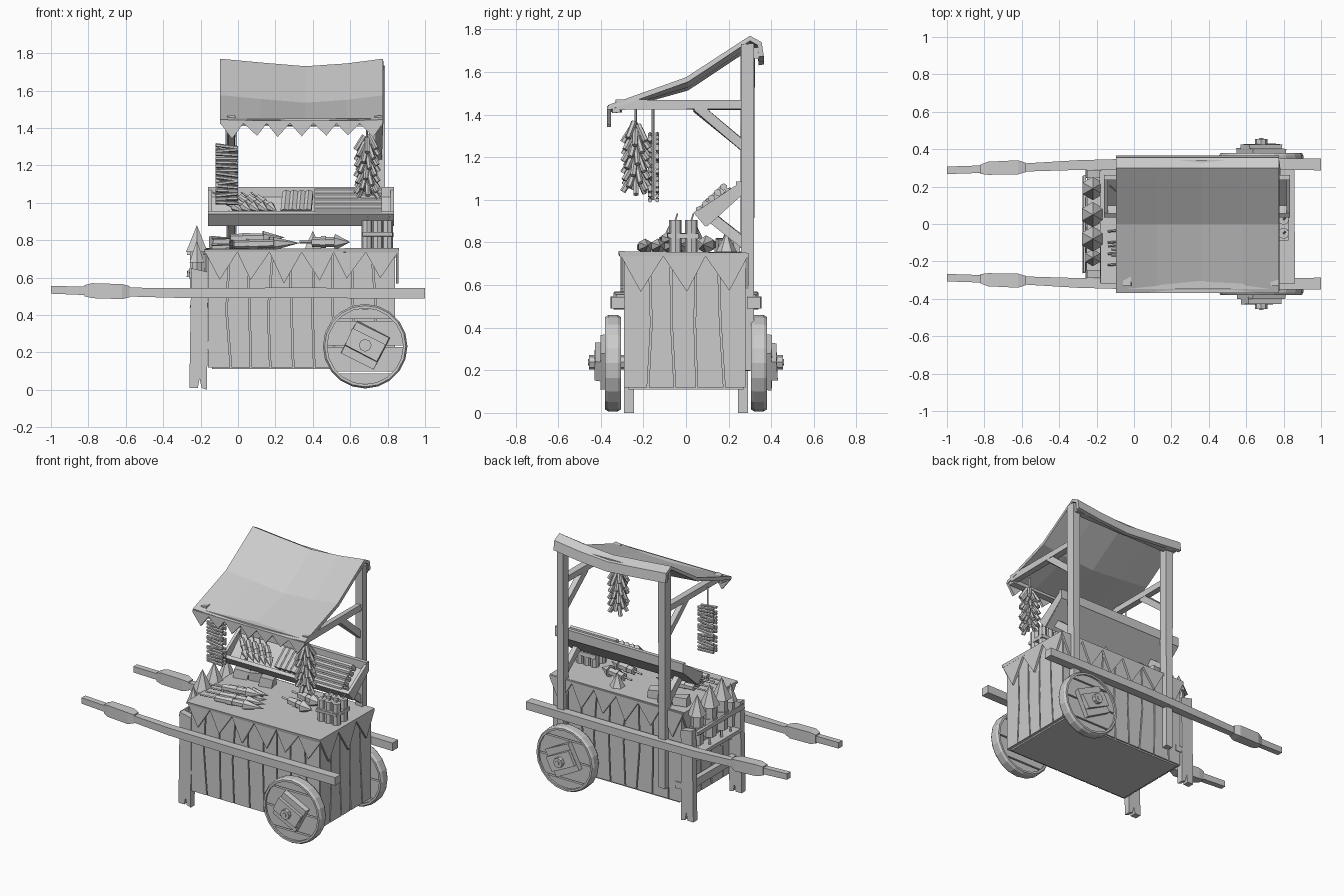
import bpy, bmesh, math, random
from mathutils import Vector, Matrix

random.seed(4)
if "Cube" in bpy.data.objects:
    bpy.data.objects.remove(bpy.data.objects["Cube"])

grey = bpy.data.materials.new("plain grey")
grey.use_nodes = True
TONE = (0.6, 0.6, 0.6, 1)
grey.diffuse_color = TONE
grey.node_tree.nodes["Principled BSDF"].inputs["Base Color"].default_value = TONE


def finish(name, bm):
    bmesh.ops.recalc_face_normals(bm, faces=bm.faces)
    mesh = bpy.data.meshes.new(name)
    bm.to_mesh(mesh)
    bm.free()
    mesh.materials.append(grey)
    obj = bpy.data.objects.new(name, mesh)
    bpy.context.scene.collection.objects.link(obj)
    return obj


def frame(p, q):
    """Matrix at the middle of p-q whose z axis runs along p-q."""
    p, q = Vector(p), Vector(q)
    d = (q - p).normalized()
    side = d.cross(Vector((0, 0, 1)))
    side = Vector((1, 0, 0)) if side.length < 0.01 else side.normalized()
    rot = Matrix((side, d.cross(side), d)).transposed().to_4x4()
    return Matrix.Translation((p + q) / 2) @ rot, (q - p).length


def beam(name, p, q, w, h, rough=0.004):
    m, length = frame(p, q)
    bm = bmesh.new()
    bmesh.ops.create_cube(bm, size=1, matrix=m @ Matrix.Diagonal((w, h, length, 1)))
    for v in bm.verts:
        v.co += Vector([random.uniform(-rough, rough) for _ in range(3)])
    return finish(name, bm)


def rod(name, p, q, r1, r2=None, sides=6):
    m, length = frame(p, q)
    bm = bmesh.new()
    bmesh.ops.create_cone(bm, cap_ends=True, segments=sides, radius1=r1,
                          radius2=r1 if r2 is None else r2, depth=length, matrix=m)
    return finish(name, bm)


def prism(name, points, axis, start, end):
    """Extrude a flat outline along x or y."""
    bm = bmesh.new()
    place = (lambda a, b, t: (t, a, b)) if axis == "x" else (lambda a, b, t: (a, t, b))
    rows = [[bm.verts.new(place(a, b, t)) for a, b in points] for t in (start, end)]
    for row in rows:
        bm.faces.new(row)
    for i in range(len(points)):
        j = (i + 1) % len(points)
        bm.faces.new((rows[0][i], rows[0][j], rows[1][j], rows[1][i]))
    return finish(name, bm)


def loft(name, sections):
    """Square sections along x: x, y, z, width, height."""
    bm = bmesh.new()
    rings = [[bm.verts.new((x, y + a * w / 2, z + b * h / 2))
              for a, b in ((-1, -1), (1, -1), (1, 1), (-1, 1))] for x, y, z, w, h in sections]
    for r, s in zip(rings, rings[1:]):
        for i in range(4):
            j = (i + 1) % 4
            bm.faces.new((r[i], r[j], s[j], s[i]))
    bm.faces.new(rings[0])
    bm.faces.new(rings[-1])
    return finish(name, bm)


def rocket(name, base, tip, r):
    base, tip = Vector(base), Vector(tip)
    at = lambda t: base.lerp(tip, t)
    rod(name + "_stick", base, at(0.4), r * 0.2, sides=4)
    rod(name + "_body", at(0.25), at(0.72), r * 0.75)
    rod(name + "_band", at(0.42), at(0.52), r * 0.87)
    rod(name + "_nose", at(0.7), tip, r * 1.2, 0)


# Cart body: core box with slightly crooked boards
L, R, F, B = -0.16, 0.84, -0.29, 0.28
beam("body_core", (L + 0.02, 0, 0.12), (R - 0.02, 0, 0.12), 0.54, 0.02, 0)
prism("body_box", [(F + .015, .12), (B - .015, .12), (B - .015, .74), (F + .015, .74)], "x", L + .015, R - .015)


def boards(name, axis, lo, hi, count, depth):
    step = (hi - lo) / count
    cuts = [[lo + i * step + (random.uniform(-.015, .015) if 0 < i < count else 0)
             for z in range(3)] for i in range(count + 1)]
    for a, b in zip(cuts, cuts[1:]):
        outline = list(zip(a, (.12, .42, .74))) + list(zip(b, (.12, .42, .74)))[::-1]
        mid = sum(p[0] for p in outline) / 6
        outline = [(p + (.004 if p < mid else -.004), z) for p, z in outline]
        prism(name, outline, axis, depth - .01, depth + .01)


for depth in (F + .01, B - .01):
    boards("long_board", "y", L, R, 9, depth)
for depth in (L + .01, R - .01):
    boards("end_board", "x", F, B, 5, depth)

# Table cloth with a hanging zigzag edge
beam("cloth_top", (L - .02, -.015, .745), (R + .02, -.015, .745), .6, .02)


def zigzag(name, axis, lo, hi, count, top, drop, at, thick):
    step = (hi - lo) / count
    for i in range(count):
        a = lo + i * step
        tip = a + step * random.uniform(.4, .6)
        low = top - drop * random.uniform(.85, 1.1)
        prism(name, [(a, top), (a + step, top), (a + step, top - .015), (tip, low), (a, top - .015)],
              axis, at, at + thick)


for at in (F - .018, B):
    zigzag("cloth_edge", "y", L - .015, R + .015, 6, .75, .17, at, .014)
for at in (L - .018, R + .004):
    zigzag("cloth_end", "x", F - .015, B + .01, 3, .75, .18, at, .014)

# Mirrored running gear: rails, grips, legs, wheels
for s in (-1, 1):
    loft("rail", [(-1, s * .287, .535, .04, .042), (-.7, s * .297, .525, .04, .046),
                  (-.3, s * .315, .517, .052, .052), (.2, s * .325, .518, .06, .056),
                  (1, s * .318, .517, .062, .056)])
    loft("grip", [(-.82, s * .293, .53, .05, .06), (-.78, s * .298, .53, .07, .08),
                  (-.62, s * .303, .525, .075, .08), (-.58, s * .302, .525, .05, .06)])
    prism("leg", [(-.26, .01), (-.215, .01), (-.205, .06), (-.195, .01), (-.165, 0), (-.162, .63),
                  (-.25, .65)], "y", s * .245, s * .29)
    beam("leg_tie", (-.2, s * .27, .24), (-.12, s * .27, .24), .035, .045)

    cx, cz, n = .68, .233, 20
    bm = bmesh.new()
    rings = [[bm.verts.new((cx + r * math.cos(math.tau * i / n), s * y, cz + r * math.sin(math.tau * i / n)))
              for i in range(n)] for r, y in ((.203, .305), (.217, .305), (.226, .32), (.226, .365),
                                              (.217, .38), (.203, .38))]
    for r, q in zip(rings, rings[1:] + rings[:1]):
        for i in range(n):
            bm.faces.new((r[i], r[i - 1], q[i - 1], q[i]))
    finish("wheel_rim", bm)
    for lo, hi in ((-.2, -.145), (-.135, -.005), (.005, .135), (.145, .2)):
        heights = [lo + (hi - lo) * i / 4 for i in range(5)]
        half = [math.sqrt(max(.207 ** 2 - h * h, 0)) for h in heights]
        outline = [(cx + w, cz + h) for w, h in zip(half, heights)]
        outline += [(cx - w, cz + h) for w, h in zip(half[::-1], heights[::-1])]
        prism("wheel_board", outline, "y", s * .318, s * .367)
    d = Vector((.89, 0, -.45))
    hub = Vector((cx, 0, cz + .005))
    for y, w, half in ((.385, .19, .1), (.41, .1, .098)):
        c = hub + Vector((0, s * y, 0))
        beam("hub_plate", c - d * half, c + d * half, .035, w)
    rod("axle_end", hub + Vector((0, s * .25, 0)), hub + Vector((0, s * .455, 0)), .034, sides=8)
    rod("axle_pin", hub + Vector((0, s * .45, 0)), hub + Vector((0, s * .46, 0)), .015)

beam("leg_cross", (-.2, -.26, .24), (-.2, .26, .24), .04, .05)
beam("rocket_shelf", (-.21, -.26, .45), (-.21, .26, .45), .09, .025)
beam("rocket_rope", (-.265, -.26, .62), (-.265, .26, .62), .012, .03)

# Roof frame
for x in (-.035, .755):
    beam("post", (x, .29, .2), (x, .29, 1.73), .055, .06)
    beam("roof_arm", (x, -.33, 1.445), (x, .27, 1.445), .045, .042)
    beam("arm_brace", (x, .05, 1.435), (x, .28, 1.24), .035, .045)
    beam("shelf_brace", (x, .1, .935), (x, .28, .79), .04, .05)
beam("front_beam", (-.07, -.325, 1.43), (.77, -.325, 1.43), .04, .04)
beam("back_beam", (-.07, .315, 1.69), (.77, .315, 1.69), .05, .05)

# Sagging roof cloth
bm = bmesh.new()
profile = [(-.365, 1.445), (0, 1.575), (.3, 1.77), (.355, 1.74), (.365, 1.675)]
sag = [(-.095, 0), (.12, .02), (.36, .04), (.58, .025), (.775, 0)]
grid = [[bm.verts.new((x, y, z - dip * (.3 if y < -.3 else 1))) for x, dip in sag] for y, z in profile]
for a, b in zip(grid, grid[1:]):
    for i in range(len(sag) - 1):
        bm.faces.new((a[i], a[i + 1], b[i + 1], b[i]))
roof = finish("roof_cloth", bm)
mod = roof.modifiers.new("thickness", "SOLIDIFY")
mod.thickness = .024
mod.offset = -1
zigzag("roof_fringe", "y", -.095, .775, 7, 1.44, .09, -.37, .018)

# Tilted display tray
prism("tray_floor", [(.1, .875), (.26, 1.02), (.245, 1.04), (.085, .89)], "x", -.155, .83)
prism("tray_lip", [(.035, .94), (.09, .875), (.11, .89), (.055, .955)], "x", -.16, .835)
prism("tray_back", [(.262, 1.02), (.262, 1.085), (.235, 1.085), (.235, 1.01)], "x", -.16, .835)
for x in (-.16, .815):
    prism("tray_end", [(.04, .94), (.1, .88), (.26, 1.02), (.26, 1.085)], "x", x, x + .02)
slope = lambda x, t, lift: Vector((x, .085 + .15 * t - .68 * lift, .9 + .14 * t + .73 * lift))
for i in range(5):
    for lift in (.025, .055):
        rod("tray_tube", slope(.41, .1 + .19 * i, lift), slope(.77, .1 + .19 * i, lift), .017)
for i in range(4):
    rod("tray_cracker", slope(.25 + .04 * i, .15, .04), slope(.26 + .04 * i, .85, .045), .025)
for i in range(5):
    rocket("tray_rocket", slope(-.13 + .05 * i, .95, .03), slope(.03 + .045 * i, .1, .05), .024)

# Standing rockets at the handle end
for y, top, r in ((.19, .86, .052), (.05, .88, .056), (-.08, .88, .056), (-.18, .8, .038)):
    rocket("standing_rocket", (-.22, y, .4), (-.22, y, top), r)

# Goods on the table
for i in range(6):
    p = Vector((.69 + .055 * (i % 3), -.05 + .075 * (i // 3), .755))
    rod("table_stick", p, p + Vector((0, 0, .15)), .03, sides=8)
    rod("table_fuse", p + Vector((0, 0, .15)), p + Vector((.01, .01, .18)), .005, sides=4)
beam("stick_band", (.745, -.085, .83), (.745, .06, .83), .165, .025)
for i in range(4):
    rocket("table_rocket", (-.14, -.22 + .06 * i, .775), (.33 - .03 * i, -.18 + .06 * i, .785), .03)
rocket("upper_rocket", (-.14, -.12, .81), (.25, -.07, .815), .03)
for y in (-.03, .08):
    rocket("short_rocket", (.33, y + .05, .79), (.6, y, .79), .036)
for x, y in ((-.1, .18), (0, .2), (.1, .17)):
    beam("table_packet", (x - .04, y, .785), (x + .05, y + .02, .785), .07, .06, .008)
rod("table_fountain", (.4, .19, .755), (.4, .19, .85), .05, 0)

# Hanging cracker stack and cracker bunch
rod("stack_string", (-.06, -.155, 1), (-.06, -.155, 1.44), .006, sides=4)
for i in range(15):
    z = 1.0 + .0215 * i
    for side in (-.017, .017):
        tilt = random.uniform(-.008, .008)
        rod("stack_cracker", (-.12, -.152 + side, z - tilt), (0, -.152 + side, z + tilt), .01)
rod("bunch_string", (.69, -.235, 1.08), (.69, -.235, 1.44), .006, sides=4)
for i in range(40):
    turn = i * 2.4
    out = Vector((math.cos(turn), math.sin(turn), 0))
    top = Vector((.69, -.235, 1.1 + .0068 * i))
    rod("bunch_cracker", top + out * .015, top + out * .062 - Vector((0, 0, .075)), .014)
